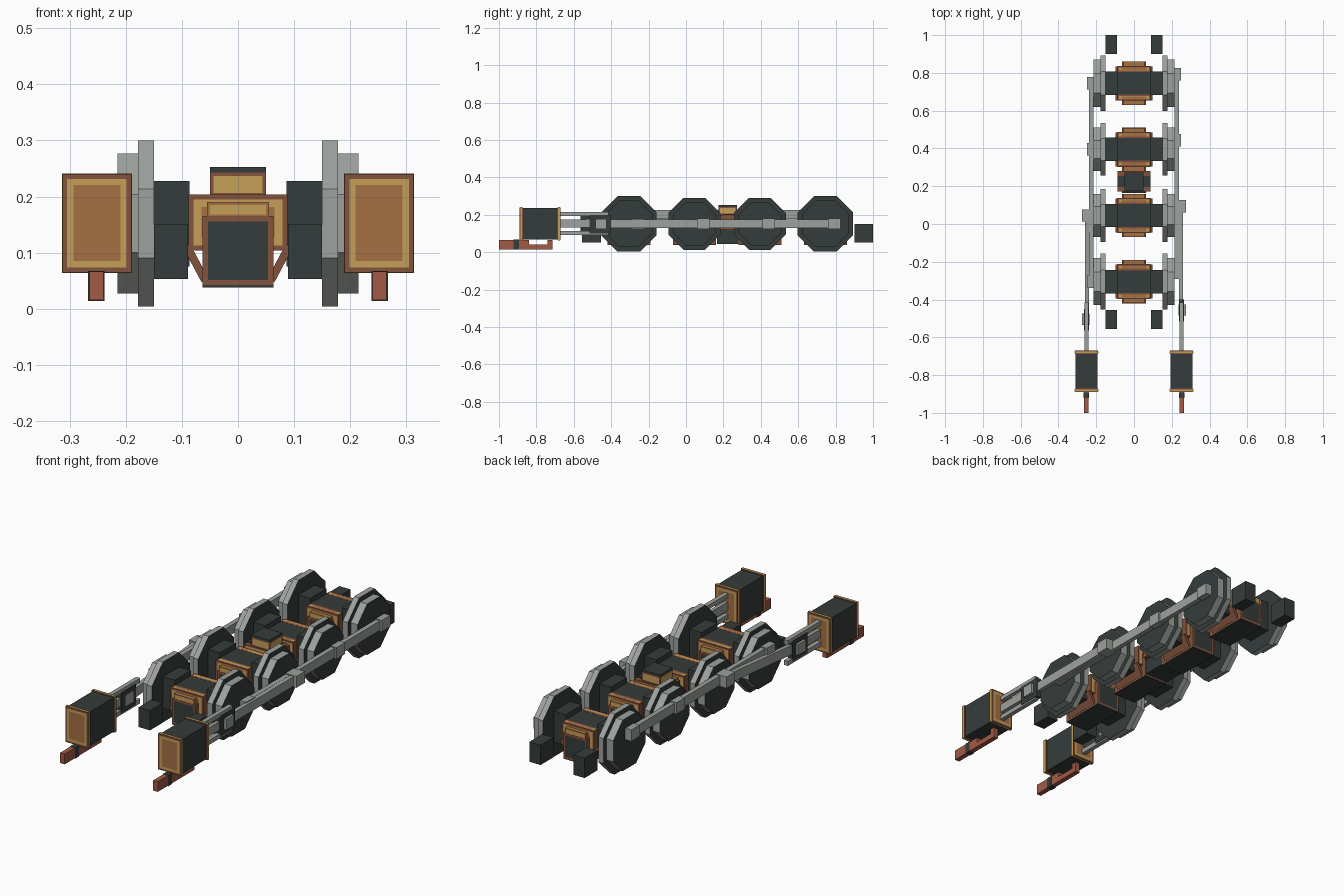
import bpy, bmesh, math
from mathutils import Matrix, Vector

cube = bpy.data.objects.get("Cube")
if cube:
    bpy.data.objects.remove(cube, do_unlink=True)


def material(name, r, g, b):
    m = bpy.data.materials.new(name)
    m.use_nodes = True
    m.diffuse_color = (r, g, b, 1)
    m.node_tree.nodes["Principled BSDF"].inputs["Base Color"].default_value = (r, g, b, 1)
    return m


DARK = material("dark iron", .036, .046, .044)
GREY = material("steel grey", .34, .36, .34)
COPPER = material("dark copper", .23, .085, .045)
BRASS = material("brass", .56, .35, .10)
BRONZE = material("bronze", .38, .16, .055)
RED = material("red copper", .36, .10, .06)


def finish(bm, name, mats):
    mesh = bpy.data.meshes.new(name)
    bm.normal_update()
    bm.to_mesh(mesh)
    bm.free()
    for m in mats:
        mesh.materials.append(m)
    ob = bpy.data.objects.new(name, mesh)
    bpy.context.collection.objects.link(ob)
    return ob


def box(name, x, y, z, mat, frames=(), facing=(), tilt=0):
    """Box from ranges; faces along the facing directions get nested inset frames."""
    bm = bmesh.new()
    bmesh.ops.create_cube(bm, size=1)
    size = [r[1] - r[0] for r in (x, y, z)]
    mid = Vector([(r[0] + r[1]) / 2 for r in (x, y, z)])
    bmesh.ops.scale(bm, vec=size, verts=bm.verts)
    bm.normal_update()
    for d in facing:
        face = max(bm.faces, key=lambda f: f.normal.dot(Vector(d)) * f.calc_area())
        for i, (width, _) in enumerate(frames):
            bmesh.ops.inset_individual(bm, faces=[face], thickness=width)
            face.material_index = i + 1
    turn = Matrix.Rotation(tilt, 4, 'X')
    bmesh.ops.transform(bm, matrix=Matrix.Translation(mid) @ turn, verts=bm.verts)
    return finish(bm, name, [mat] + [m for _, m in frames])


def pair(name, x, *args, **kw):
    """Left and right copies of a box."""
    box("left_" + name, x, *args, **kw)
    box("right_" + name, (-x[1], -x[0]), *args, **kw)


def octagon(name, x, y, apothem):
    """Eight-sided disc on the x axis: steel rim, dark faces."""
    bm = bmesh.new()
    r = apothem / math.cos(math.pi / 8)
    bmesh.ops.create_cone(bm, cap_ends=True, segments=8, radius1=r, radius2=r,
                          depth=abs(x[1] - x[0]))
    spin = Matrix.Rotation(math.pi / 2, 4, 'Y') @ Matrix.Rotation(math.pi / 8, 4, 'Z')
    # keep a flat facet on top whichever angle the ring starts at
    if abs(max((spin @ v.co).z for v in bm.verts) - apothem) > .001:
        spin = Matrix.Rotation(math.pi / 2, 4, 'Y')
    place = Matrix.Translation(((x[0] + x[1]) / 2, y, AXLE_Z))
    bmesh.ops.transform(bm, matrix=place @ spin, verts=bm.verts)
    bm.normal_update()
    for f in bm.faces:
        f.material_index = int(abs(f.normal.x) > .5)
    return finish(bm, name, [GREY, DARK])


AXLE_Z = .152
FRONT_BACK = ((0, -1, 0), (0, 1, 0))
AXLES = (-.305, .045, .395, .745)

# Wheel sets with axle boxes and gearboxes
for i, y in enumerate(AXLES):
    n = str(i + 1)
    flange, tread = (.148, .125) if i in (0, 3) else (.139, .115)
    for side, s in (("left", 1), ("right", -1)):
        octagon(side + "_wheel_flange_" + n, (s * .15, s * .178), y, flange)
        octagon(side + "_wheel_tread_" + n, (s * .178, s * .215), y, tread)
    pair("axle_box_" + n, (.086, .152), (y - .062, y + .062), (.075, .228), DARK)
    box("gearbox_core_" + n, (-.087, .087), (y - .062, y + .062), (.105, .203), DARK)
    for e in (-1, 1):
        near, far = sorted((y + e * .06, y + e * .092))
        box("gearbox_end_" + n, (-.088, .088), (near, far), (.104, .2035), COPPER,
            [(.012, BRASS), (.02, BRONZE)], FRONT_BACK + ((0, 0, 1),))
    box("gearbox_sump_" + n, (-.063, .063), (y - .115, y + .115), (.042, .165), COPPER,
        [(.013, DARK)], FRONT_BACK)
    box("sump_plate_" + n, (-.063, .063), (y - .115, y + .115), (.038, .043), DARK)
    box("gearbox_lid_" + n, (-.055, .055), (y - .114, y + .114), (.163, .19), BRONZE,
        [(.007, BRASS)], FRONT_BACK)
    # Slanting braces under the gearbox
    for s in (-1, 1):
        brace = box("gearbox_brace_" + n, (-.007, .007), (y - .09, y + .09),
                    (-.034, .034), COPPER)
        brace.location = (s * .075, 0, .081)
        brace.rotation_euler.y = s * math.radians(28)

# Central coupling between the middle axles
box("coupling_base", (-.063, .063), (.165, .285), (.045, .165), DARK)
box("coupling_body", (-.087, .087), (.172, .28), (.12, .2), COPPER,
    [(.01, BRASS), (.015, BRONZE)], FRONT_BACK)
box("coupling_strip", (-.087, .087), (.195, .255), (.198, .204), DARK)
box("coupling_tower", (-.05, .05), (.175, .272), (.2, .243), COPPER,
    [(.009, BRASS)], FRONT_BACK + ((1, 0, 0), (-1, 0, 0)))
box("coupling_cap", (-.05, .05), (.175, .272), (.242, .253), DARK)

# Frame end blocks
pair("front_block", (.089, .15), (-.555, -.455), (.053, .15), DARK)
pair("rear_block", (.089, .15), (.9, 1), (.053, .15), DARK)

# Cylinders with framed end plates
pair("cylinder", (.194, .309), (-.872, -.685), (.069, .236), DARK)
for label, y in (("front", (-.89, -.872)), ("rear", (-.688, -.67))):
    pair("cylinder_%s_plate" % label, (.19, .313), y, (.065, .24), COPPER,
         [(.012, BRASS), (.016, BRONZE)], FRONT_BACK)
    mid = sum(y) / 2
    pair("cylinder_%s_band" % label, (.189, .314), (mid - .005, mid + .005),
         (.064, .241), BRASS)

# Rail-guard bars below the cylinders
pair("guard_bar", (.24, .265), (-1, -.715), (.016, .042), RED)
pair("guard_front", (.24, .265), (-1, -.84), (.04, .066), RED)
pair("guard_rear", (.24, .265), (-.74, -.715), (.04, .066), RED)
pair("guard_clamp", (.238, .267), (-.922, -.892), (.014, .067), DARK)

# Crosshead guides and piston rods
for label, z in (("upper", (.195, .216)), ("lower", (.092, .114))):
    pair(label + "_guide", (.24, .262), (-.68, -.415), z, GREY)
pair("piston_rod", (.242, .26), (-.68, -.5), (.132, .174), GREY)

# Side rods, a quarter turn apart between the two sides
for side, s, dy, dz, cross in (("left", 1, .048, 0, -.455), ("right", -1, 0, .05, -.505)):
    def span(a, b):
        return tuple(sorted((s * a, s * b)))
    zc = AXLE_Z + dz
    box(side + "_coupling_rod", span(.215, .238), (AXLES[0] + dy - .03, AXLES[3] + dy + .03),
        (zc - .023, zc + .023), GREY)
    for i, y in enumerate(AXLES):
        out = .275 if i == 1 else .248
        box(side + "_crank_pin_" + str(i + 1), span(.21, out), (y + dy - .033, y + dy + .033),
            (zc - .028, zc + .028), GREY)
    # Main rod runs from the crosshead to the second axle
    end = AXLES[1] + dy
    rise, run = dz, end - cross
    length = math.hypot(rise, run)
    yc, zm = (cross + end) / 2, AXLE_Z + dz / 2
    box(side + "_main_rod", span(.239, .26), (yc - length / 2, yc + length / 2),
        (zm - .023, zm + .023), GREY, tilt=math.atan2(rise, run))
    box(side + "_crosshead", span(.237, .264), (cross - .06, cross + .055), (.1, .2), DARK)
    box(side + "_crosshead_pin", span(.235, .276), (cross - .03, cross + .03),
        (.125, .178), GREY)
